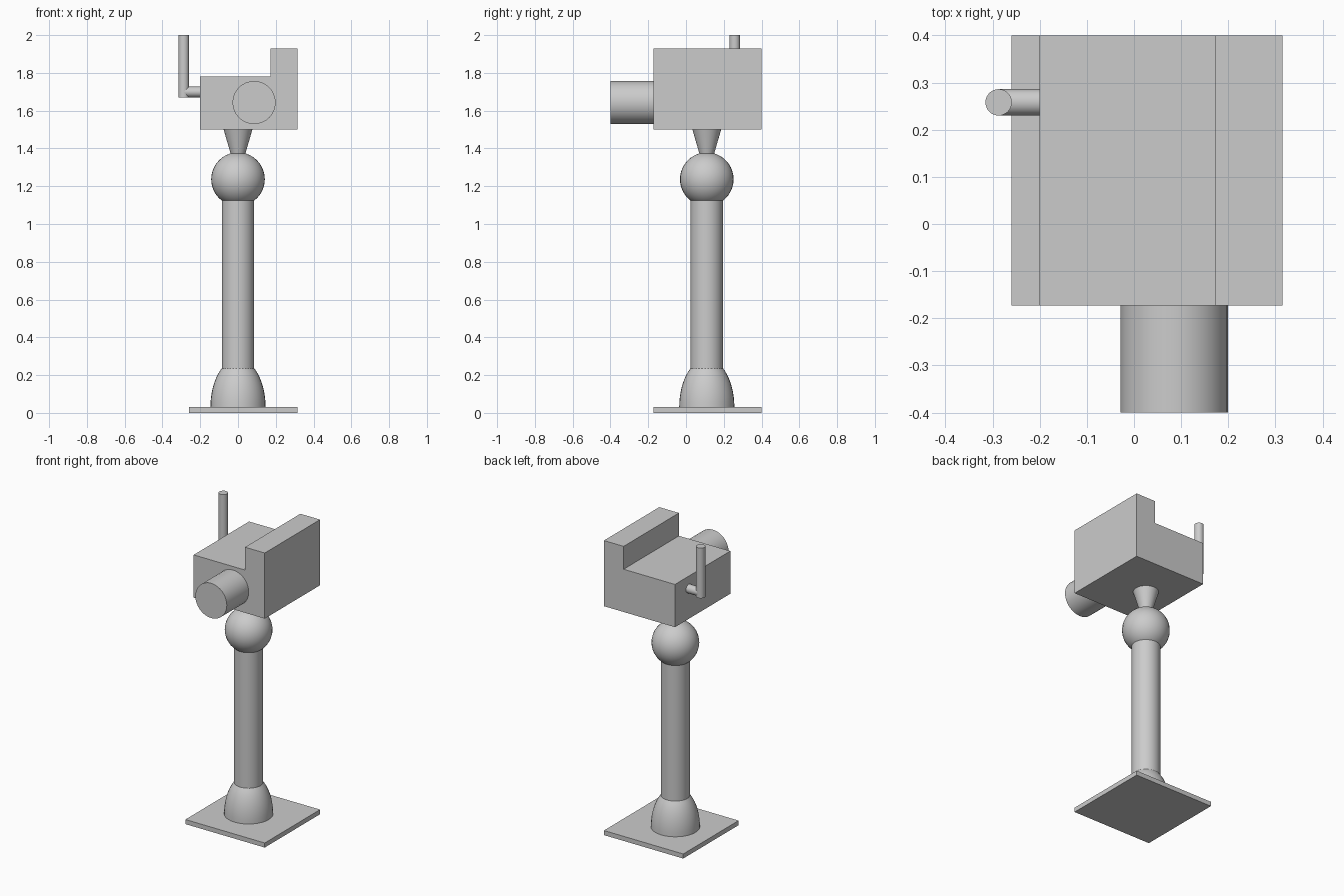
import bpy, math
from mathutils import Matrix, Vector

cube = bpy.data.objects.get("Cube")
if cube:
    bpy.data.objects.remove(cube, do_unlink=True)

grey = bpy.data.materials.new("plain_grey")
grey.use_nodes = True
grey.diffuse_color = (0.6, 0.6, 0.6, 1)
grey.node_tree.nodes["Principled BSDF"].inputs["Base Color"].default_value = (0.6, 0.6, 0.6, 1)

AXIS = Vector((0, 0.11, 0))  # centre line of the stand


def add_mesh(name, verts, faces, smooth=False):
    mesh = bpy.data.meshes.new(name)
    mesh.from_pydata(verts, [], faces)
    mesh.materials.append(grey)
    ob = bpy.data.objects.new(name, mesh)
    bpy.context.collection.objects.link(ob)
    if smooth:
        bpy.ops.object.select_all(action="DESELECT")
        ob.select_set(True)
        bpy.context.view_layer.objects.active = ob
        bpy.ops.object.shade_smooth_by_angle(angle=math.radians(35))
    return ob


def extrude(name, outline, y0, y1):
    """Extrude a front (x, z) outline, listed anticlockwise, from y0 back to y1."""
    n = len(outline)
    verts = [(x, y, z) for y in (y0, y1) for x, z in outline]
    faces = [tuple(range(n)), tuple(reversed(range(n, 2 * n)))]
    faces += [(i, i + n, (i + 1) % n + n, (i + 1) % n) for i in range(n)]
    return add_mesh(name, verts, faces)


def lathe(name, profile, origin, turn=Matrix(), sides=32):
    """Spin (radius, height) points into a capped solid, then turn and place it."""
    rings = len(profile)
    verts = []
    for r, h in profile:
        for k in range(sides):
            a = 2 * math.pi * k / sides
            p = Vector((r * math.cos(a), r * math.sin(a), h))
            verts.append(turn.to_3x3() @ p + Vector(origin))
    faces = [tuple(reversed(range(sides))),
             tuple(range((rings - 1) * sides, rings * sides))]
    for j in range(rings - 1):
        for k in range(sides):
            a, b = j * sides + k, j * sides + (k + 1) % sides
            faces.append((a, b, b + sides, a + sides))
    return add_mesh(name, verts, faces, smooth=True)


def rod(name, radius, length, origin, turn=Matrix()):
    return lathe(name, [(radius, 0), (radius, length)], origin, turn)


# Stand: square plate, domed foot, column, ball and flared neck
extrude("base_plate", [(-0.26, 0), (0.315, 0), (0.315, 0.03), (-0.26, 0.03)], -0.173, 0.4)
dome = [(0.146 * math.cos(t), 0.03 + 0.255 * math.sin(t))
        for t in (math.radians(6 * i) for i in range(10))]
lathe("domed_foot", dome, AXIS)
rod("column", 0.086, 1.0, AXIS + Vector((0, 0, 0.2)))
ball = [(0.142 * math.sin(t), -0.142 * math.cos(t))
        for t in (math.pi * (i + 0.05) / 20.1 for i in range(21))]
lathe("ball_joint", ball, AXIS + Vector((0, 0, 1.237)))
lathe("neck", [(0.034, 1.355), (0.076, 1.5)], AXIS)

# Head: box with a raised ridge along its left side
extrude("head_body", [(-0.2, 1.5), (0.315, 1.5), (0.315, 1.93), (0.172, 1.93),
                      (0.172, 1.78), (-0.2, 1.78)], -0.173, 0.4)

# Front barrel
rod("front_barrel", 0.114, 0.237, (0.085, -0.163, 1.643), Matrix.Rotation(math.pi / 2, 4, "X"))

# Side crank: short arm and upright grip
rod("crank_arm", 0.028, 0.097, (-0.287, 0.258, 1.699), Matrix.Rotation(math.pi / 2, 4, "Y"))
rod("crank_grip", 0.028, 0.329, (-0.287, 0.258, 1.671))
